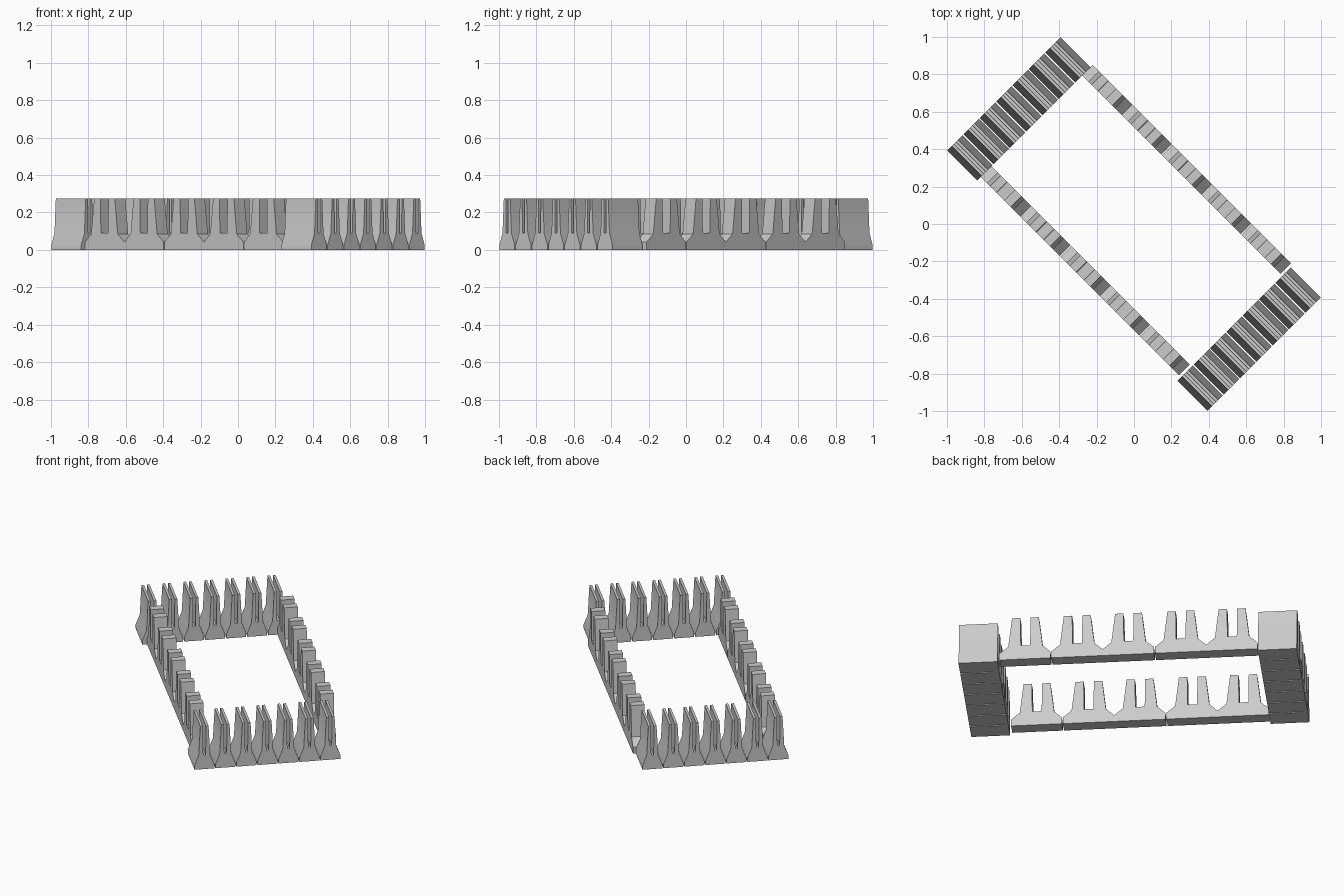
import bpy, bmesh
from mathutils import Matrix
from math import radians

if "Cube" in bpy.data.objects:
    bpy.data.objects.remove(bpy.data.objects["Cube"])

TURN = Matrix.Rotation(radians(-45), 4, 'Z')   # local x becomes the long diagonal


def mirrored(half):
    """Full fork outline from its right half (listed from the base up)."""
    return half + [(-x, z) for x, z in reversed(half)]


def fork(name, outline, centre, along, depth, start):
    """Extrude a two-pronged fork outline. along = axis carrying the outline width."""
    bm = bmesh.new()
    verts = []
    for a, z in outline:
        co = (centre + a, start, z) if along == 'x' else (start, centre + a, z)
        verts.append(bm.verts.new(co))
    face = bm.faces.new(verts)
    ext = bmesh.ops.extrude_face_region(bm, geom=[face])
    move = (0, depth, 0) if along == 'x' else (depth, 0, 0)
    bmesh.ops.translate(bm, vec=move,
                        verts=[v for v in ext['geom'] if isinstance(v, bmesh.types.BMVert)])
    bmesh.ops.recalc_face_normals(bm, faces=bm.faces)
    bm.transform(TURN)
    mesh = bpy.data.meshes.new(name)
    bm.to_mesh(mesh)
    bm.free()
    ob = bpy.data.objects.new(name, mesh)
    bpy.context.collection.objects.link(ob)
    bpy.context.view_layer.objects.active = ob
    ob.select_set(True)
    bpy.ops.object.shade_smooth_by_angle(angle=radians(30))
    ob.select_set(False)


# narrow forks: seven across each end, deep blocks
narrow = mirrored([(.058, 0), (.0585, .025), (.034, .088), (.024, .275),
                   (.009, .275), (.007, .09)])
for side, start in (("left", -.983), ("right", .757)):
    for i in range(7):
        fork(f"{side}_end_fork_{i + 1}", narrow, (i - 3) * .1235, 'y', .226, start)

# wide forks: thin long rails, joined in runs of two, two and one
half = [(.10, .085), (.078, .275), (.03, .275), (.027, .09)]
teeth = mirrored(half)
PITCH = .301
for side, start in (("back", .365), ("front", -.401)):
    for run, (first, count) in enumerate(((0, 2), (2, 2), (4, 1))):
        x0 = (first - 2.5) * PITCH - .004
        width = count * PITCH - .006
        outline = [(x0, 0), (x0 + width, 0)]
        for i in reversed(range(count)):
            right = x0 + (i + 1) * width / count
            outline.append((right, .042))
            outline += [(right - PITCH / 2 + a, z) for a, z in teeth]
        outline.append((x0, .042))
        fork(f"{side}_rail_{run + 1}", outline, 0, 'x', .08, start)
